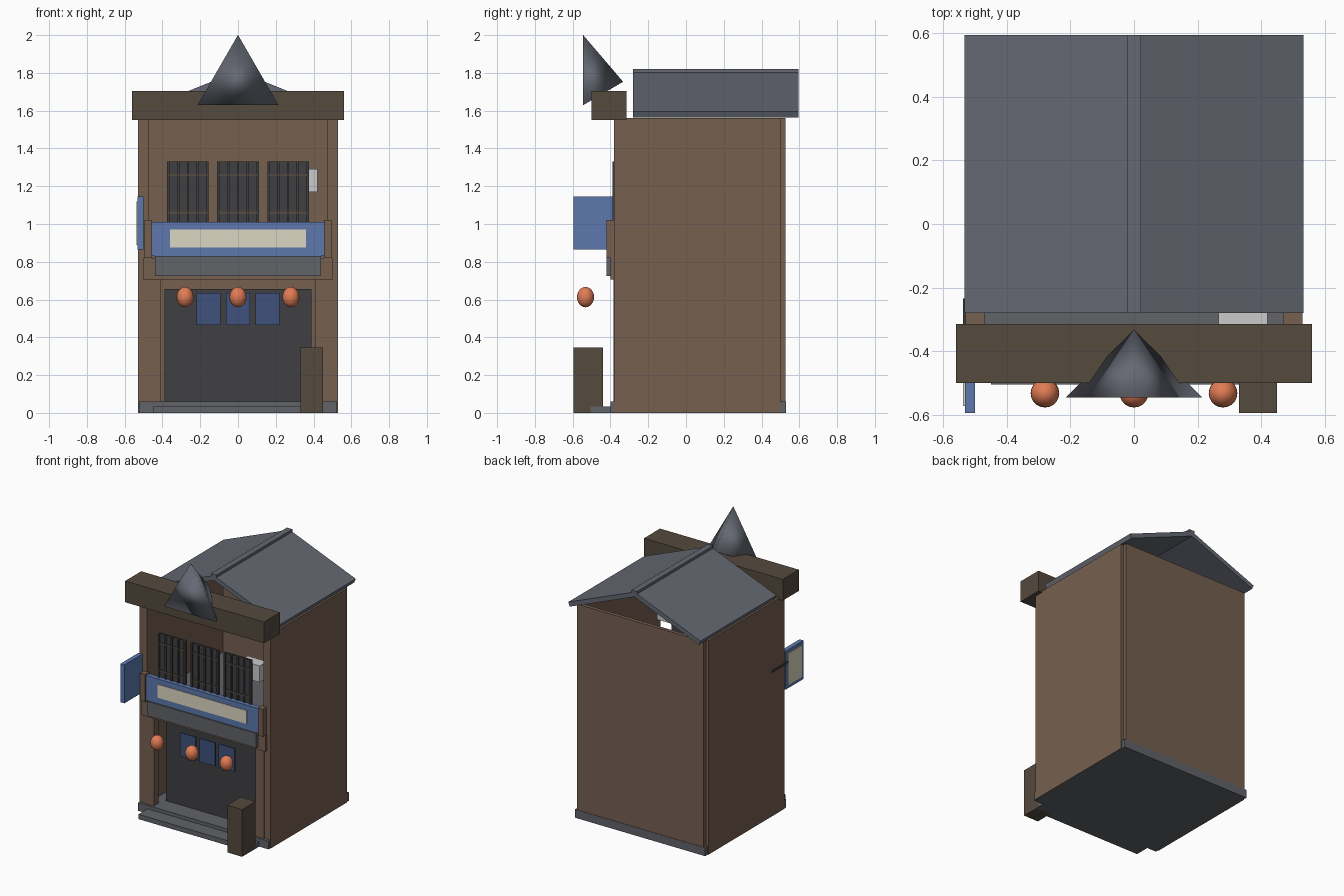
import bpy, bmesh, math

if "Cube" in bpy.data.objects:
    bpy.data.objects.remove(bpy.data.objects["Cube"])

def mat(name, r, g, b):
    m = bpy.data.materials.new(name)
    m.diffuse_color = (r, g, b, 1)
    m.use_nodes = True
    m.node_tree.nodes["Principled BSDF"].inputs["Base Color"].default_value = m.diffuse_color
    return m

WOOD = mat("wood", 0.18, 0.115, 0.08)
DARKWOOD = mat("dark_wood", 0.09, 0.068, 0.048)
SLATE = mat("slate", 0.13, 0.14, 0.17)
STONE = mat("stone", 0.12, 0.125, 0.14)
BLACK = mat("charcoal", 0.05, 0.05, 0.055)
BLUE = mat("blue", 0.11, 0.19, 0.42)
CLOTH = mat("indigo_cloth", 0.05, 0.085, 0.2)
CREAM = mat("cream", 0.72, 0.68, 0.54)
WHITE = mat("white", 0.75, 0.76, 0.78)
ORANGE = mat("orange", 0.75, 0.2, 0.09)

def mesh_object(name, bm, material):
    bmesh.ops.recalc_face_normals(bm, faces=bm.faces)
    me = bpy.data.meshes.new(name)
    bm.to_mesh(me)
    bm.free()
    ob = bpy.data.objects.new(name, me)
    bpy.context.collection.objects.link(ob)
    me.materials.append(material)
    return ob

def box(name, x, y, z, material):
    """Box from (min, max) ranges on each axis."""
    bm = bmesh.new()
    bmesh.ops.create_cube(bm, size=1)
    for v in bm.verts:
        for i, (a, b) in enumerate((x, y, z)):
            v.co[i] = a if v.co[i] < 0 else b
    return mesh_object(name, bm, material)

def pair(name, x, y, z, material):
    """The same box on both sides of x = 0."""
    box(name + "_right", x, y, z, material)
    box(name + "_left", (-x[1], -x[0]), y, z, material)

# Foundation, step and floors
box("foundation", (-0.525, 0.525), (-0.40, 0.53), (0, 0.06), STONE)
box("front_step", (-0.45, 0.45), (-0.505, -0.40), (0, 0.035), STONE)
box("upper_floor", (-0.47, 0.47), (-0.37, 0.50), (0.78, 0.83), STONE)

# Walls (open front, open gables)
pair("side_wall", (0.47, 0.53), (-0.38, 0.50), (0, 1.56), WOOD)
box("back_wall", (-0.51, 0.51), (0.50, 0.527), (0.02, 1.56), WOOD)

# Ground floor front
pair("door_post", (0.41, 0.48), (-0.385, -0.33), (0.06, 0.71), WOOD)
box("entrance_panel", (-0.39, 0.39), (-0.27, -0.25), (0.06, 0.655), BLACK)
box("front_beam", (-0.50, 0.50), (-0.40, -0.36), (0.705, 0.82), WOOD)
box("small_awning", (-0.44, 0.44), (-0.42, -0.38), (0.725, 0.83), STONE)
for i, cx in enumerate((-0.157, 0, 0.157)):
    box(f"door_curtain_{i}", (cx - 0.064, cx + 0.064), (-0.355, -0.345), (0.465, 0.635), CLOTH)

# Main sign board
box("sign_board", (-0.455, 0.455), (-0.41, -0.375), (0.83, 1.01), BLUE)
box("sign_face", (-0.36, 0.36), (-0.414, -0.40), (0.875, 0.972), CREAM)
pair("sign_post", (0.455, 0.495), (-0.42, -0.37), (0.82, 1.02), WOOD)

# Upper lattice windows
for i, cx in enumerate((-0.265, 0, 0.265)):
    box(f"window_panel_{i}", (cx - 0.11, cx + 0.11), (-0.378, -0.366), (0.99, 1.33), BLACK)
    for j in range(5):
        bx = cx - 0.104 + j * 0.052
        box(f"window_bar_{i}_{j}", (bx - 0.006, bx + 0.006), (-0.388, -0.376), (0.99, 1.33), BLACK)
    for j, bz in enumerate((1.06, 1.26)):
        box(f"window_rail_{i}_{j}", (cx - 0.11, cx + 0.11), (-0.385, -0.376), (bz - 0.006, bz + 0.006), DARKWOOD)

# Air conditioner unit
box("air_unit", (0.265, 0.42), (-0.35, -0.265), (1.17, 1.29), WHITE)

# Side blade sign and its bracket
box("blade_sign", (-0.532, -0.50), (-0.595, -0.387), (0.865, 1.145), BLUE)
box("blade_sign_face", (-0.537, -0.53), (-0.572, -0.41), (0.89, 1.12), CREAM)
box("blade_bracket", (-0.537, -0.525), (-0.42, -0.235), (1.05, 1.065), BLACK)

# Gable roof: one slab profile per side, plus the ridge
for side, s in (("right", 1), ("left", -1)):
    profile = [(0, 1.81), (0.533, 1.595), (0.521, 1.565), (0, 1.775)]
    bm = bmesh.new()
    face = bm.faces.new([bm.verts.new((s * x, -0.28, z)) for x, z in profile])
    ext = bmesh.ops.extrude_face_region(bm, geom=[face])
    bmesh.ops.translate(bm, vec=(0, 0.875, 0),
                        verts=[g for g in ext["geom"] if isinstance(g, bmesh.types.BMVert)])
    mesh_object("roof_slab_" + side, bm, SLATE)
box("roof_ridge", (-0.022, 0.022), (-0.28, 0.595), (1.785, 1.82), SLATE)

# Front eave beam and three-sided gable ornament pointing back
box("eave_beam", (-0.56, 0.56), (-0.50, -0.315), (1.55, 1.705), DARKWOOD)
bm = bmesh.new()
base = [bm.verts.new((0.248 * math.sin(a), -0.545, 1.753 + 0.248 * math.cos(a)))
        for a in (0, math.tau / 3, 2 * math.tau / 3)]
tip = bm.verts.new((0, -0.333, 1.753))
bm.faces.new(base)
for i in range(3):
    bm.faces.new((base[i], base[(i + 1) % 3], tip))
for f in bm.faces:
    f.smooth = True
mesh_object("gable_ornament", bm, SLATE)

# Hanging lanterns
for i, cx in enumerate((-0.28, 0, 0.28)):
    bm = bmesh.new()
    bmesh.ops.create_uvsphere(bm, u_segments=20, v_segments=12, radius=1)
    for v in bm.verts:
        v.co = (cx + v.co.x * 0.045, -0.532 + v.co.y * 0.045, 0.613 + v.co.z * 0.054)
    for f in bm.faces:
        f.smooth = True
    mesh_object(f"lantern_{i}", bm, ORANGE)

# Standing box by the door
box("menu_stand", (0.33, 0.45), (-0.595, -0.44), (0, 0.345), DARKWOOD)
